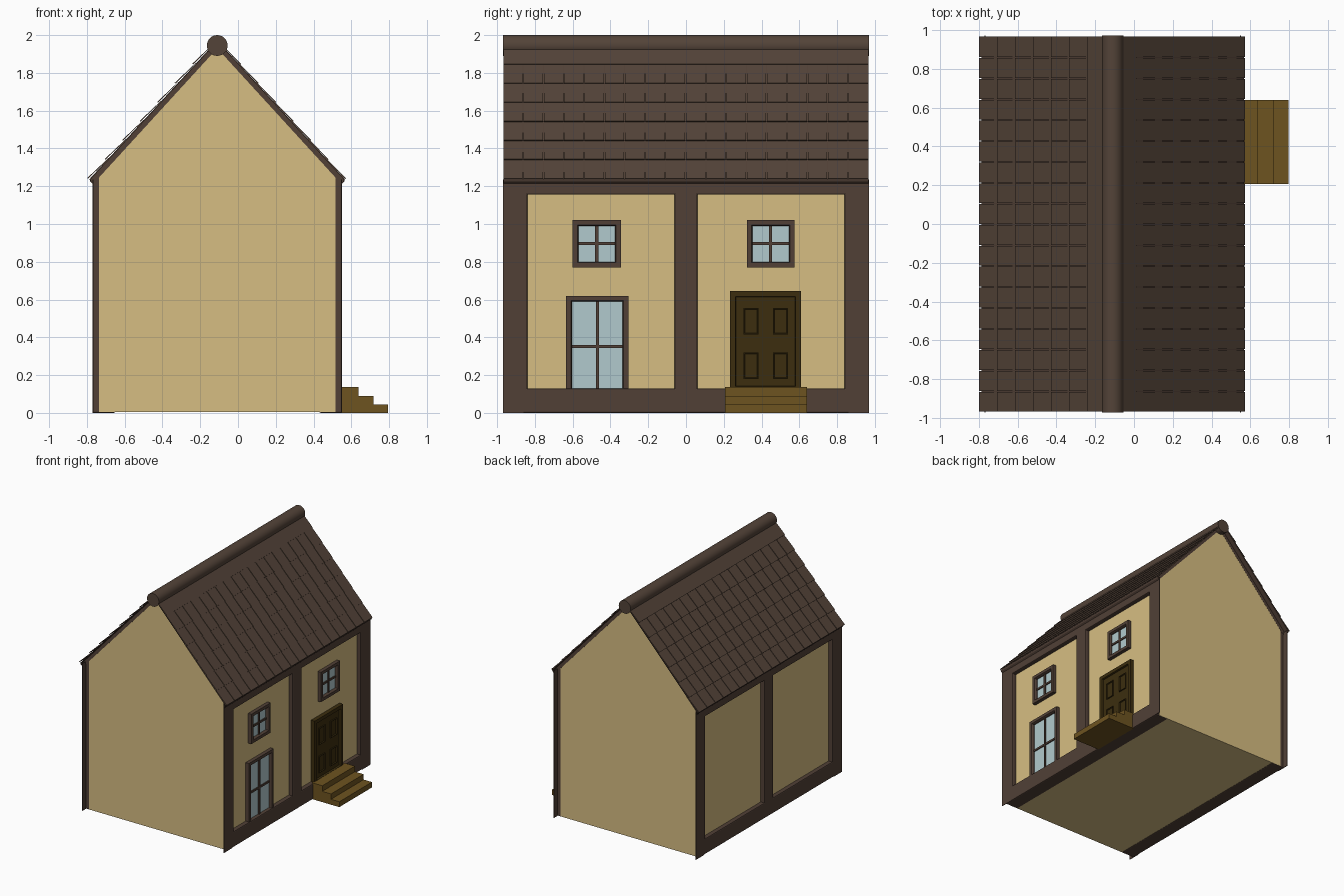
import bpy
from math import pi
from mathutils import Vector

if "Cube" in bpy.data.objects:
    bpy.data.objects.remove(bpy.data.objects["Cube"])

CX = -0.11     # ridge line, centre of the house body
GABLE = 0.925  # gable walls sit back from the outer edges
EDGE = 0.97    # overhanging edges of roof and long walls


def mat(name, *rgb):
    m = bpy.data.materials.new(name)
    m.diffuse_color = [(c / 255) ** 2.2 for c in rgb] + [1]
    m.use_nodes = True
    m.node_tree.nodes["Principled BSDF"].inputs["Base Color"].default_value = m.diffuse_color
    return m


PLASTER = mat("plaster", 213, 188, 129)
TIMBER = mat("timber", 82, 66, 57)
TILE = mat("tile", 84, 69, 59)
DOOR = mat("door_wood", 62, 49, 22)
STEP = mat("step_wood", 109, 84, 37)
GLASS = mat("glass", 176, 201, 204)


def mesh(name, verts, faces, material):
    me = bpy.data.meshes.new(name)
    me.from_pydata(verts, [], faces)
    ob = bpy.data.objects.new(name, me)
    bpy.context.collection.objects.link(ob)
    me.materials.append(material)
    return ob


def prism(name, profile, y0, y1, material):
    """Extrude an (x, z) outline, given counter-clockwise, along y."""
    n = len(profile)
    verts = [(x, y, z) for y in (y0, y1) for x, z in profile]
    faces = [tuple(range(n)), tuple(range(2 * n - 1, n - 1, -1))]
    faces += [(i, i + n, (i + 1) % n + n, (i + 1) % n) for i in range(n)]
    return mesh(name, verts, faces, material)


def box(name, x, y, z, material):
    return prism(name, [(x[0], z[0]), (x[1], z[0]), (x[1], z[1]), (x[0], z[1])],
                 y[0], y[1], material)


def border(name, xb, xi, xo, y, z, w, lip, material):
    """Rectangular frame facing +x; its inner edge slopes back from xo to xi."""
    loops = [(xb, 0), (xo, 0), (xo, w - lip), (xi, w), (xb, w)]
    verts = []
    for x, d in loops:
        a, b, c, e = y[0] + d, y[1] - d, z[0] + d, z[1] - d
        verts += [(x, a, c), (x, b, c), (x, b, e), (x, a, e)]
    faces = []
    for k in range(5):
        p, q = k * 4, (k + 1) % 5 * 4
        faces += [(p + i, p + (i + 1) % 4, q + (i + 1) % 4, q + i) for i in range(4)]
    return mesh(name, verts, faces, material)


pivot = bpy.data.objects.new("mirror_centre", None)
bpy.context.collection.objects.link(pivot)
pivot.location.x = CX
pivot.hide_render = True


def mirror_house(ob):
    m = ob.modifiers.new("mirror", 'MIRROR')
    m.mirror_object = pivot
    m.use_mirror_merge = False


# Plastered body with gable ends
prism("house_body", [(-0.735, 0.004), (0.515, 0.004), (0.515, 1.247), (CX, 1.93),
                     (-0.735, 1.247)], -GABLE, GABLE, PLASTER)

# Square timber beams on both long walls, partly sunk into the plaster
B = GABLE - 0.001
for name, y, z in [("front_post", (-B, -0.84), (0.005, 1.24)),
                   ("back_post", (0.84, B), (0.005, 1.24)),
                   ("middle_post", (-0.06, 0.06), (0.005, 1.24)),
                   ("bottom_beam", (-B, B), (0, 0.13)),
                   ("top_beam", (-B, B), (1.155, 1.245))]:
    beam = box(name, (0.43, 0.55), y, z, TIMBER)
    bev = beam.modifiers.new("bevel", 'BEVEL')
    bev.width = 0.008
    bev.segments = 2
    mirror_house(beam)

# Thin boards carrying the long walls past the gables
for name, s in (("front_edge_board", -1), ("back_edge_board", 1)):
    y = sorted((s * EDGE, s * 0.86))
    mirror_house(box(name, (0.546, 0.5505), y, (0, 1.235), TIMBER))

# Roof slabs and the thin overhanging roof skin
mirror_house(prism("roof_slab", [(0.515, 1.247), (0.548, 1.212), (0.562, 1.225), (0.564, 1.236),
                                 (CX, 1.970), (CX, 1.93)], -GABLE - 0.001, GABLE + 0.001, TIMBER))
mirror_house(prism("roof_skin", [(0.548, 1.212), (0.562, 1.224), (0.566, 1.238), (CX, 1.972),
                                 (CX, 1.966), (0.560, 1.236), (0.558, 1.226)], -0.967, 0.967, TIMBER))

# Roof tiles: six overlapping rows and one plain top course per slope
ROWS, COLS = 7, 18
eave, ridge = Vector((0.566, 1.236)), Vector((CX, 1.972))
up = (ridge - eave).normalized()
out = Vector((-up.y, up.x))
if out.y < 0:
    out = -out
pitch = 0.137
wide = 1.934 / COLS
FACES = [(0, 1, 2, 3), (7, 6, 5, 4), (0, 4, 5, 1), (1, 5, 6, 2), (2, 6, 7, 3), (3, 7, 4, 0)]


def tiles(name, side, lift, over):
    verts, faces = [], []
    for r in range(ROWS):
        low = eave + up * (r * pitch - over)
        high = eave + up * ((r + 1) * pitch + 0.015)
        prof = [high, low + out * (lift - 0.006), low + out * lift, high + out * 0.003]
        for c in range(COLS):
            y0 = -0.967 + c * wide
            y1 = y0 + wide - (0.005 if c < COLS - 1 and r < ROWS - 1 else 0)
            b = len(verts)
            verts += [(CX + side * (p.x - CX), y, p.y) for y in (y0, y1) for p in prof]
            faces += [tuple(b + i for i in f) for f in FACES]
    ob = mesh(name, verts, faces, TILE)
    bpy.context.view_layer.objects.active = ob
    bpy.ops.object.mode_set(mode='EDIT')
    bpy.ops.mesh.select_all(action='SELECT')
    bpy.ops.mesh.normals_make_consistent(inside=False)
    bpy.ops.object.mode_set(mode='OBJECT')


tiles("right_roof_tiles", 1, 0.009, 0.0)
tiles("left_roof_tiles", -1, 0.014, 0.003)

# Round ridge cap
bpy.ops.mesh.primitive_cylinder_add(vertices=32, radius=0.055, depth=1.94,
                                    location=(CX, 0, 1.945), rotation=(pi / 2, 0, 0))
cap = bpy.context.object
cap.name = "ridge_cap"
cap.data.materials.append(TILE)
bpy.ops.object.shade_smooth_by_angle()


# Windows on the right wall
def window(name, y, z, w, bar_z):
    border(name + "_frame", 0.505, 0.535, 0.545, y, z, w, 0.005, TIMBER)
    box(name + "_glass", (0.51, 0.52), (y[0] + w / 2, y[1] - w / 2),
        (z[0] + w / 2, z[1] - w / 2), GLASS)
    m = (y[0] + y[1]) / 2
    box(name + "_upright", (0.515, 0.53), (m - 0.008, m + 0.008), (z[0] + w, z[1] - w), TIMBER)
    box(name + "_crossbar", (0.515, 0.529), (y[0] + w, y[1] - w), (bar_z - 0.008, bar_z + 0.008), TIMBER)


window("upper_window_a", (-0.60, -0.345), (0.77, 1.02), 0.03, 0.896)
window("upper_window_b", (0.322, 0.575), (0.77, 1.02), 0.03, 0.896)
window("tall_window", (-0.634, -0.305), (0.10, 0.62), 0.03, 0.352)

# Front door with casing and four raised panels
border("door_casing", 0.505, 0.538, 0.549, (0.232, 0.61), (0.11, 0.645), 0.032, 0.003, DOOR)
box("door_leaf", (0.505, 0.534), (0.255, 0.585), (0.125, 0.62), DOOR)
for i, y in enumerate((0.305, 0.46)):
    for j, z in enumerate((0.18, 0.415)):
        border(f"door_panel_{i}{j}", 0.53, 0.536, 0.543, (y, y + 0.08), (z, z + 0.14), 0.008, 0.003, DOOR)

# Three wooden steps
prism("door_steps", [(0.54, 0), (0.795, 0), (0.795, 0.045), (0.718, 0.045), (0.718, 0.09),
                     (0.637, 0.09), (0.637, 0.137), (0.54, 0.137)], 0.207, 0.64, STEP)
